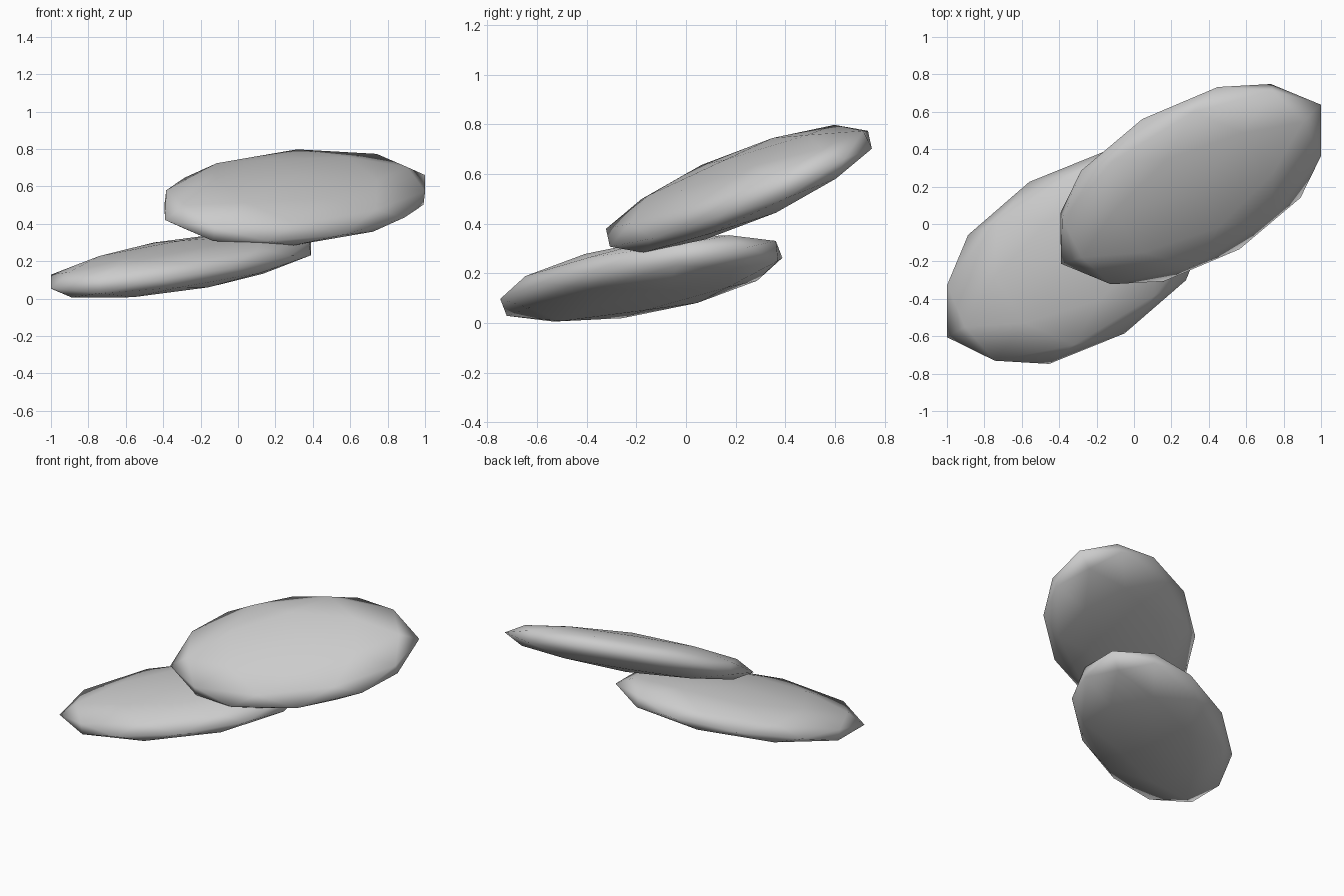
import bpy
import math
from mathutils import Matrix, Vector

if "Cube" in bpy.data.objects:
    bpy.data.objects.remove(bpy.data.objects["Cube"])

stone = bpy.data.materials.new("light_grey_stone")
stone.diffuse_color = (0.6, 0.6, 0.6, 1)
stone.use_nodes = True
stone.node_tree.nodes["Principled BSDF"].inputs["Base Color"].default_value = stone.diffuse_color


def pebble(name, center, long_axis, short_axis, half_thickness):
    """Flattened low-poly ball, its half axes given as vectors."""
    a, b = Vector(long_axis), Vector(short_axis)
    c = a.cross(b).normalized() * half_thickness
    bpy.ops.mesh.primitive_ico_sphere_add(subdivisions=2, radius=1)
    ob = bpy.context.object
    ob.name = name
    # turn the ball so its two-fold axes match x, y and z, then stretch it
    turn = Matrix.Rotation(math.radians(58.283), 4, 'Y')
    stretch = Matrix((a, b, c)).transposed().to_4x4()
    ob.data.transform(Matrix.Translation(center) @ stretch @ turn)
    ob.data.materials.append(stone)
    bpy.ops.object.shade_smooth()
    return ob


# lower stone, resting almost flat
pebble("lower_pebble", (-0.305, -0.18, 0.18),
       (0.695, 0.425, 0.125), (-0.255, 0.405, 0.02), 0.13)

# upper stone, leaning on the lower one
pebble("upper_pebble", (0.304, 0.213, 0.541),
       (0.695, 0.425, 0.12), (-0.26, 0.348, 0.2), 0.13)
